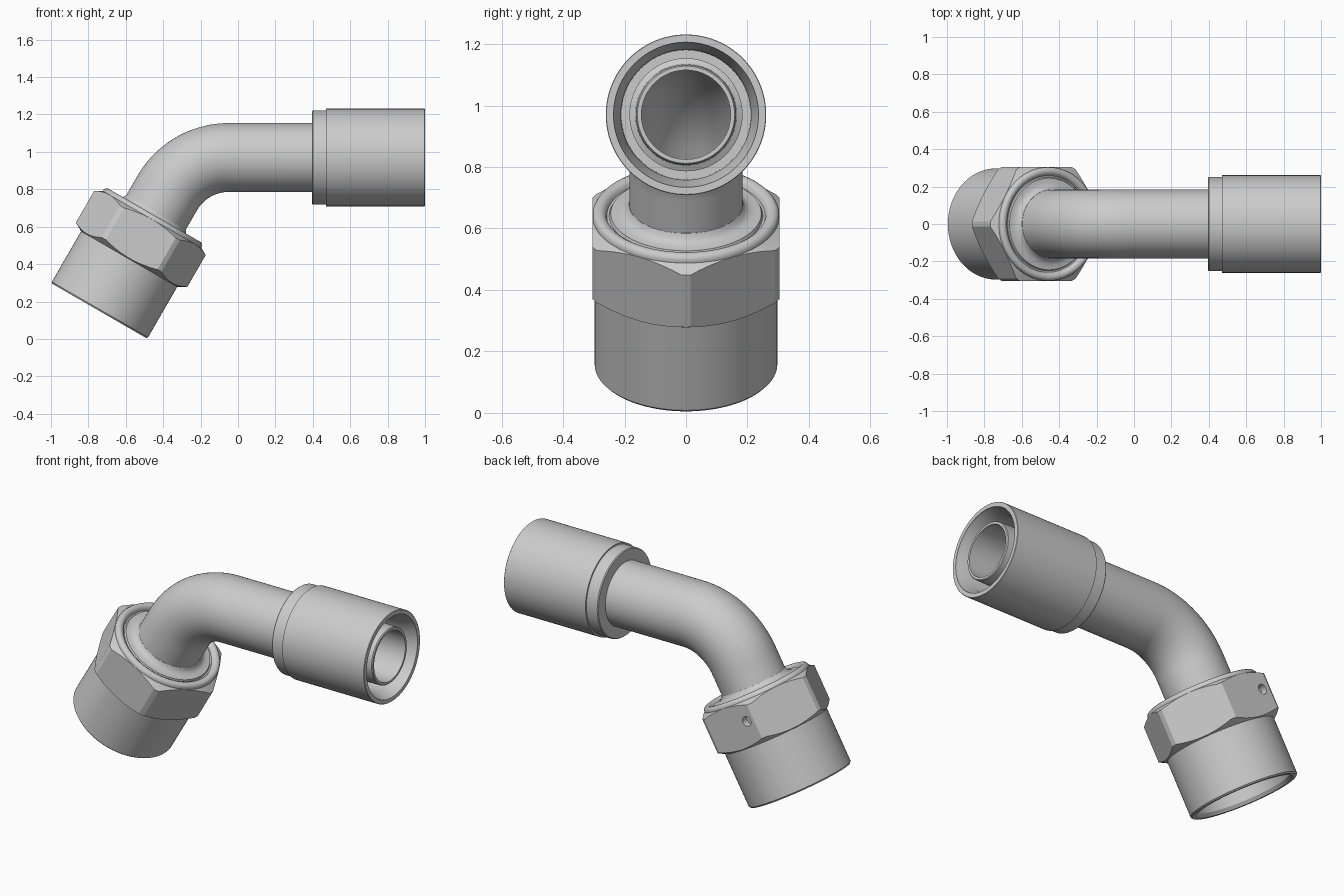
import bpy, bmesh, math
from mathutils import Vector

if "Cube" in bpy.data.objects:
    bpy.data.objects.remove(bpy.data.objects["Cube"])

BASE = Vector((-0.742, 0, 0.15))                 # centre of the nut's open end
AXIS = Vector((0.5, 0, math.sqrt(0.75)))         # nut axis, 60 degrees up
SIDE = Vector((AXIS.z, 0, -AXIS.x))              # across the nut axis
XDIR = Vector((1, 0, 0))
ZTUBE = 0.97


def finish(ob, angle=25):
    bpy.ops.object.select_all(action='DESELECT')
    ob.select_set(True)
    bpy.context.view_layer.objects.active = ob
    bpy.ops.object.shade_smooth_by_angle(angle=math.radians(angle))


def loft(name, rings, n=96, closed=True, phase=0.0):
    """Skin circles given as (centre, direction, radius)."""
    bm = bmesh.new()
    loops = []
    for c, d, r in rings:
        u = Vector((d.z, 0, -d.x))
        loop = []
        for i in range(n):
            a = phase + 2 * math.pi * i / n
            loop.append(bm.verts.new(c + u * r * math.cos(a) + Vector((0, r * math.sin(a), 0))))
        loops.append(loop)
    pairs = list(zip(loops, loops[1:]))
    if closed:
        pairs.append((loops[-1], loops[0]))
    else:
        bm.faces.new(loops[0])
        bm.faces.new(loops[-1])
    for a, b in pairs:
        for i in range(n):
            j = (i + 1) % n
            bm.faces.new((a[i], a[j], b[j], b[i]))
    bmesh.ops.recalc_face_normals(bm, faces=bm.faces)
    me = bpy.data.meshes.new(name)
    bm.to_mesh(me)
    bm.free()
    ob = bpy.data.objects.new(name, me)
    bpy.context.collection.objects.link(ob)
    return ob


def on_nut(profile):
    return [(BASE + AXIS * s, AXIS, r) for s, r in profile]


def on_tube(profile):
    return [(Vector((x, 0, ZTUBE)), XDIR, r) for x, r in profile]


def boolean(ob, cutter, op):
    mod = ob.modifiers.new(op.lower(), 'BOOLEAN')
    mod.operation = op
    mod.solver = 'EXACT'
    mod.object = cutter
    bpy.context.view_layer.objects.active = ob
    bpy.ops.object.modifier_apply(modifier=mod.name)
    bpy.data.objects.remove(cutter)


# bent tube: straight, 60 degree bend, straight, hollow all through
corner = BASE + AXIS * ((ZTUBE - BASE.z) / AXIS.z)
bend_r = 0.38
t = bend_r * math.tan(math.radians(30))
centre = Vector((corner.x + t, 0, ZTUBE - bend_r))
path = [(BASE + AXIS * 0.28, AXIS)]
for i in range(25):
    a = math.radians(60 * (1 - i / 24))
    path.append((centre + bend_r * Vector((-math.sin(a), 0, math.cos(a))),
                 Vector((math.cos(a), 0, math.sin(a)))))
path.append((Vector((0.6, 0, ZTUBE)), XDIR))
outer = [(c, d, 0.184) for c, d in path]
inner = [(c, d, 0.145) for c, d in reversed(path)]
finish(loft("bent_tube", outer + inner))

# inner spigot inside the hose sleeve
finish(loft("hose_spigot", on_tube([
    (0.56, 0.145), (0.56, 0.184), (0.80, 0.184), (0.81, 0.165), (0.98, 0.162),
    (0.985, 0.158), (0.985, 0.145)])))

# outer crimp sleeve with its stepped rear collar
finish(loft("hose_sleeve", on_tube([
    (0.395, 0.18), (0.395, 0.248), (0.40, 0.252), (0.47, 0.252), (0.47, 0.261),
    (0.998, 0.261), (1.0, 0.259), (1.0, 0.236), (0.985, 0.234), (0.93, 0.212),
    (0.60, 0.210), (0.60, 0.18)])))

# round skirt of the swivel nut
finish(loft("nut_skirt", on_nut([
    (0.0, 0.270), (0.0, 0.290), (0.008, 0.297), (0.38, 0.297), (0.38, 0.18),
    (0.30, 0.18), (0.30, 0.258), (0.02, 0.258)])))

# hexagon of the nut: chamfered ring intersected with a six-sided prism
hexagon = loft("nut_hexagon", on_nut([
    (0.318, 0.25), (0.318, 0.294), (0.347, 0.344), (0.543, 0.344), (0.567, 0.300),
    (0.567, 0.25)]))
prism = loft("hex_cutter", on_nut([(0.2, 0.352), (0.7, 0.352)]), n=6, closed=False)
boolean(hexagon, prism, 'INTERSECT')

# small blind hole in the rear flat
bpy.ops.mesh.primitive_cylinder_add(
    vertices=32, radius=0.028, depth=0.08, rotation=(math.pi / 2, 0, 0),
    location=BASE + AXIS * 0.46 + SIDE * -0.11 + Vector((0, 0.305, 0)))
boolean(hexagon, bpy.context.object, 'DIFFERENCE')
finish(hexagon, 20)

# rolled collar and fillet where the tube enters the nut
finish(loft("nut_collar", on_nut([
    (0.54, 0.18), (0.54, 0.300), (0.562, 0.304), (0.575, 0.303), (0.585, 0.297),
    (0.590, 0.287), (0.588, 0.273), (0.580, 0.262), (0.565, 0.257), (0.565, 0.250),
    (0.577, 0.245), (0.578, 0.222), (0.583, 0.205), (0.592, 0.193), (0.608, 0.185),
    (0.608, 0.18)])), 40)
